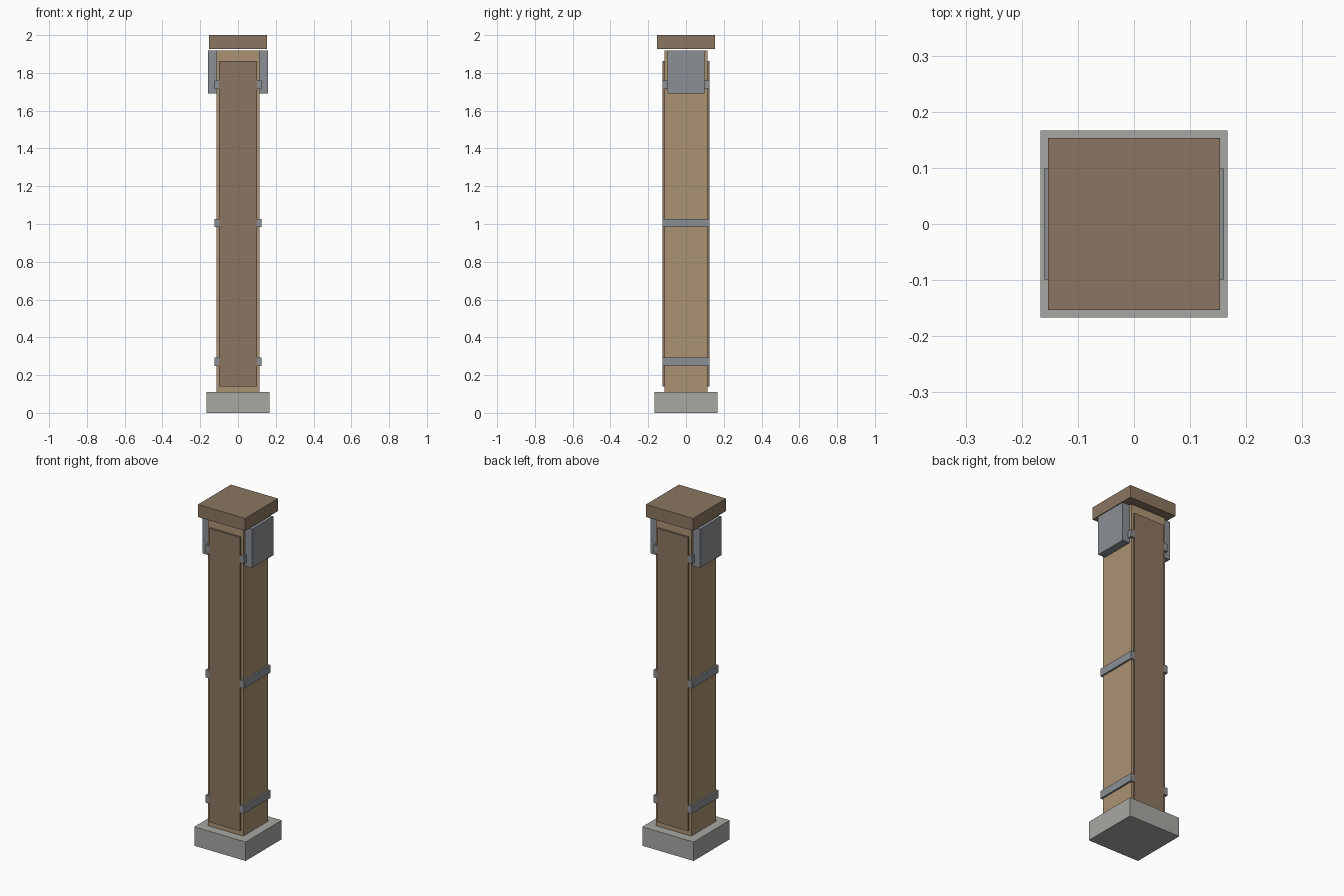
import bpy

if "Cube" in bpy.data.objects:
    bpy.data.objects.remove(bpy.data.objects["Cube"])


def material(name, rgb):
    m = bpy.data.materials.new(name)
    m.diffuse_color = (*rgb, 1)
    m.use_nodes = True
    m.node_tree.nodes["Principled BSDF"].inputs["Base Color"].default_value = m.diffuse_color
    return m


WOOD = material("light_wood", (0.41, 0.29, 0.17))
DARK = material("dark_wood", (0.26, 0.18, 0.12))
STONE = material("stone", (0.39, 0.39, 0.37))
METAL = material("metal", (0.26, 0.28, 0.30))


def box(name, x, y, z, mat):
    """Box from (min, max) pairs on each axis."""
    spans = (x, y, z)
    bpy.ops.mesh.primitive_cube_add(size=1, location=[(a + b) / 2 for a, b in spans])
    o = bpy.context.object
    o.name = name
    o.scale = [b - a for a, b in spans]
    bpy.ops.object.transform_apply(location=False, rotation=False, scale=True)
    o.data.materials.append(mat)
    return o


def square(name, half, z, mat):
    return box(name, (-half, half), (-half, half), z, mat)


# stone footing, timber post, cap
square("footing", 0.167, (0, 0.111), STONE)
square("post", 0.114, (0.111, 1.918), WOOD)
square("cap", 0.153, (1.927, 2.0), DARK)

# facing boards front/back and bracket plates left/right
for s, face, side in ((-1, "front", "left"), (1, "back", "right")):
    box(face + "_board", (-0.1, 0.1), sorted((s * 0.112, s * 0.125)), (0.141, 1.864), DARK)
    box(side + "_bracket", sorted((s * 0.114, s * 0.16)), (-0.099, 0.099), (1.69, 1.918), METAL)

# metal straps around the post, flush with the boards
for i, z in enumerate((0.27, 1.005, 1.737)):
    square(f"strap_{i + 1}", 0.1245, (z - 0.022, z + 0.022), METAL)
